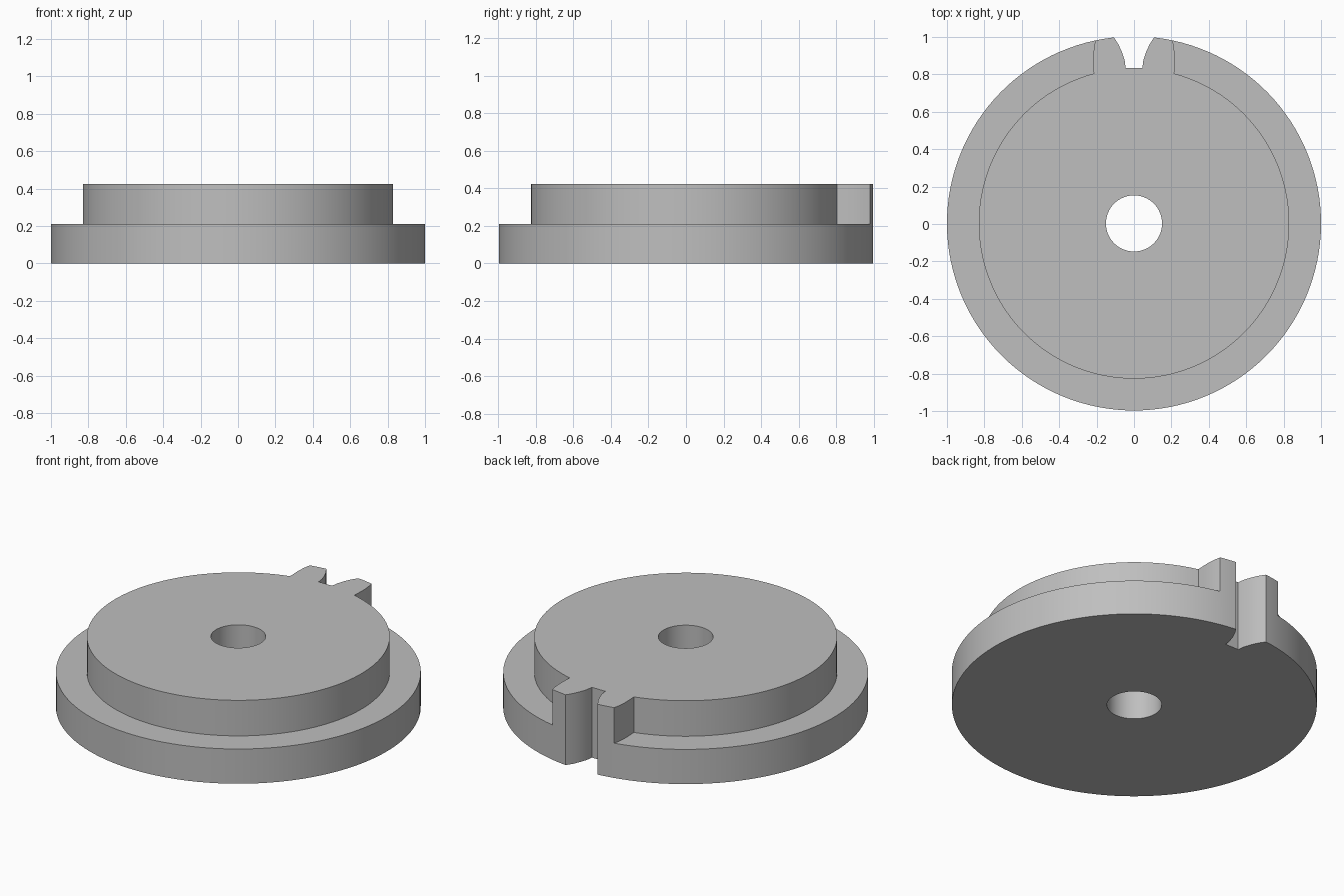
import bpy, bmesh, math

cube = bpy.data.objects.get("Cube")
if cube:
    bpy.data.objects.remove(cube, do_unlink=True)

OUTER, INNER, BORE = 1.0, 0.83, 0.15
BASE, MID, TOP = 0.0, 0.21, 0.425
CENTRE_Y = 0.003
NOTCH = [(0.045, 0.832), (0.05, 0.872), (0.064, 0.915), (0.083, 0.957)]
FLANK = [(0.214, 0.94), (0.218, 0.89), (0.217, 0.85)]


def arc(radius, start, end, count):
    """Points from one angle to another, measured clockwise from +y."""
    angles = [start + (end - start) * i / count for i in range(count + 1)]
    return [(radius * math.sin(a), radius * math.cos(a)) for a in angles]


def mirrored(half):
    """Close a right-hand half outline with its mirror image."""
    return half + [(-x, y) for x, y in reversed(half) if abs(x) > 1e-5]


def wall(bm, outline, low, high):
    rings = [[bm.verts.new((x, y + CENTRE_Y, z)) for x, y in outline] for z in (low, high)]
    for i in range(len(outline)):
        j = (i + 1) % len(outline)
        bm.faces.new((rings[0][i], rings[0][j], rings[1][j], rings[1][i]))


# Half outlines: notch and tooth tip are shared by both levels
tip_in, tip_out = math.asin(0.107), math.asin(0.207)
foot = math.asin(0.215 / INNER)
tooth = NOTCH + arc(OUTER, tip_in, tip_out, 4)
lower = mirrored(tooth + arc(OUTER, tip_out, math.pi, 60)[1:])
upper = mirrored(tooth + FLANK + arc(INNER, foot, math.pi, 60))
bore = arc(BORE, 0, math.tau, 64)[:-1]

# Side walls
bm = bmesh.new()
wall(bm, lower, BASE, MID)
wall(bm, upper, MID, TOP)
wall(bm, bore, BASE, TOP)
bmesh.ops.remove_doubles(bm, verts=bm.verts, dist=1e-5)

# Underside, ledge and top caps fill the open borders of each level
for z in (BASE, MID, TOP):
    border = [e for e in bm.edges if e.is_boundary
              and all(abs(v.co.z - z) < 1e-4 for v in e.verts)]
    bmesh.ops.triangle_fill(bm, edges=border, use_beauty=True, normal=(0, 0, 1))
bmesh.ops.recalc_face_normals(bm, faces=bm.faces)

mesh = bpy.data.meshes.new("notched_stepped_disc")
bm.to_mesh(mesh)
bm.free()
disc = bpy.data.objects.new("notched_stepped_disc", mesh)
bpy.context.collection.objects.link(disc)

# Plain grey material
grey = bpy.data.materials.new("plain_grey")
grey.use_nodes = True
colour = (0.52, 0.52, 0.52, 1)
grey.diffuse_color = colour
grey.node_tree.nodes["Principled BSDF"].inputs["Base Color"].default_value = colour
mesh.materials.append(grey)

bpy.ops.object.select_all(action="DESELECT")
disc.select_set(True)
bpy.context.view_layer.objects.active = disc
bpy.ops.object.shade_smooth_by_angle(angle=math.radians(25))
